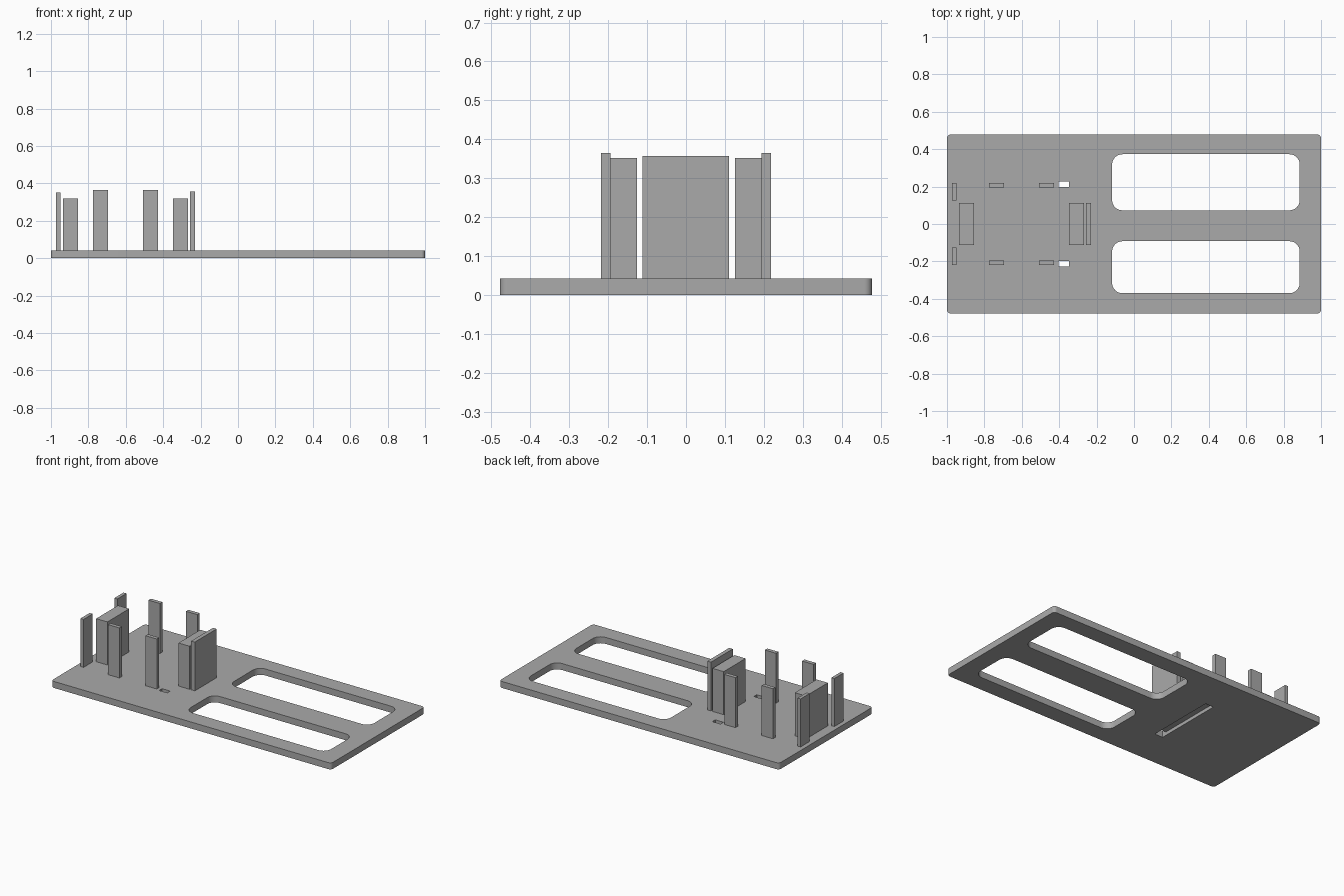
import bpy
import bmesh

cube = bpy.data.objects.get("Cube")
if cube:
    bpy.data.objects.remove(cube, do_unlink=True)

grey = bpy.data.materials.new("plain grey")
grey.use_nodes = True
colour = (0.4, 0.4, 0.4, 1)
grey.diffuse_color = colour
grey.node_tree.nodes["Principled BSDF"].inputs["Base Color"].default_value = colour


def box(name, x, y, z, radius=0):
    """Box between (min, max) ranges, with optional rounded vertical edges."""
    bm = bmesh.new()
    bmesh.ops.create_cube(bm, size=1)
    for v in bm.verts:
        v.co = [r[0] if c < 0 else r[1] for c, r in zip(v.co, (x, y, z))]
    if radius:
        upright = [e for e in bm.edges
                   if abs(e.verts[0].co.z - e.verts[1].co.z) > 0.001]
        bmesh.ops.bevel(bm, geom=upright, offset=radius, segments=8,
                        profile=0.5, affect='EDGES')
    mesh = bpy.data.meshes.new(name)
    bm.to_mesh(mesh)
    bm.free()
    mesh.materials.append(grey)
    ob = bpy.data.objects.new(name, mesh)
    bpy.context.collection.objects.link(ob)
    return ob


# Base plate with rounded corners
top = 0.042
plate = box("base_plate", (-1, 1), (-0.478, 0.478), (0, top), 0.02)

# Two large windows, a strap groove underneath and its through slots
through = (-0.1, 0.1)
slot_x = (-0.405, -0.347)
cutters = [
    box("window_cutter_back", (-0.117, 0.886), (0.073, 0.373), through, 0.055),
    box("window_cutter_front", (-0.117, 0.886), (-0.37, -0.092), through, 0.055),
    box("groove_cutter", slot_x, (-0.227, 0.227), (-0.1, 0.022)),
    box("slot_cutter_back", slot_x, (0.197, 0.227), through),
    box("slot_cutter_front", slot_x, (-0.227, -0.197), through),
]
for cutter in cutters:
    mod = plate.modifiers.new(cutter.name, 'BOOLEAN')
    mod.operation = 'DIFFERENCE'
    mod.solver = 'EXACT'
    mod.object = cutter

# Bake the cuts, then remove the cutters
bpy.context.view_layer.update()
depsgraph = bpy.context.evaluated_depsgraph_get()
cut_mesh = bpy.data.meshes.new_from_object(plate.evaluated_get(depsgraph))
plate.modifiers.clear()
plate.data = cut_mesh
for cutter in cutters:
    bpy.data.objects.remove(cutter, do_unlink=True)

# Smooth rounded corners, sharp edges elsewhere
bpy.ops.object.select_all(action='DESELECT')
plate.select_set(True)
bpy.context.view_layer.objects.active = plate
bpy.ops.object.shade_smooth_by_angle(angle=0.6)

# Central blocks and the end wall beside the inner one
wide = (-0.112, 0.111)
box("outer_block", (-0.935, -0.855), wide, (top, 0.32))
box("inner_block", (-0.347, -0.267), wide, (top, 0.32))
box("end_wall", (-0.256, -0.23), wide, (top, 0.357))

# Upright posts mirrored front and back
for side, s in (("front", -1), ("back", 1)):
    def span(a, b):
        return tuple(sorted((s * a, s * b)))
    box("end_post_" + side, (-0.972, -0.95), span(0.126, 0.219), (top, 0.352))
    box("outer_side_post_" + side, (-0.775, -0.694), span(0.194, 0.219), (top, 0.365))
    box("inner_side_post_" + side, (-0.507, -0.427), span(0.194, 0.219), (top, 0.365))
